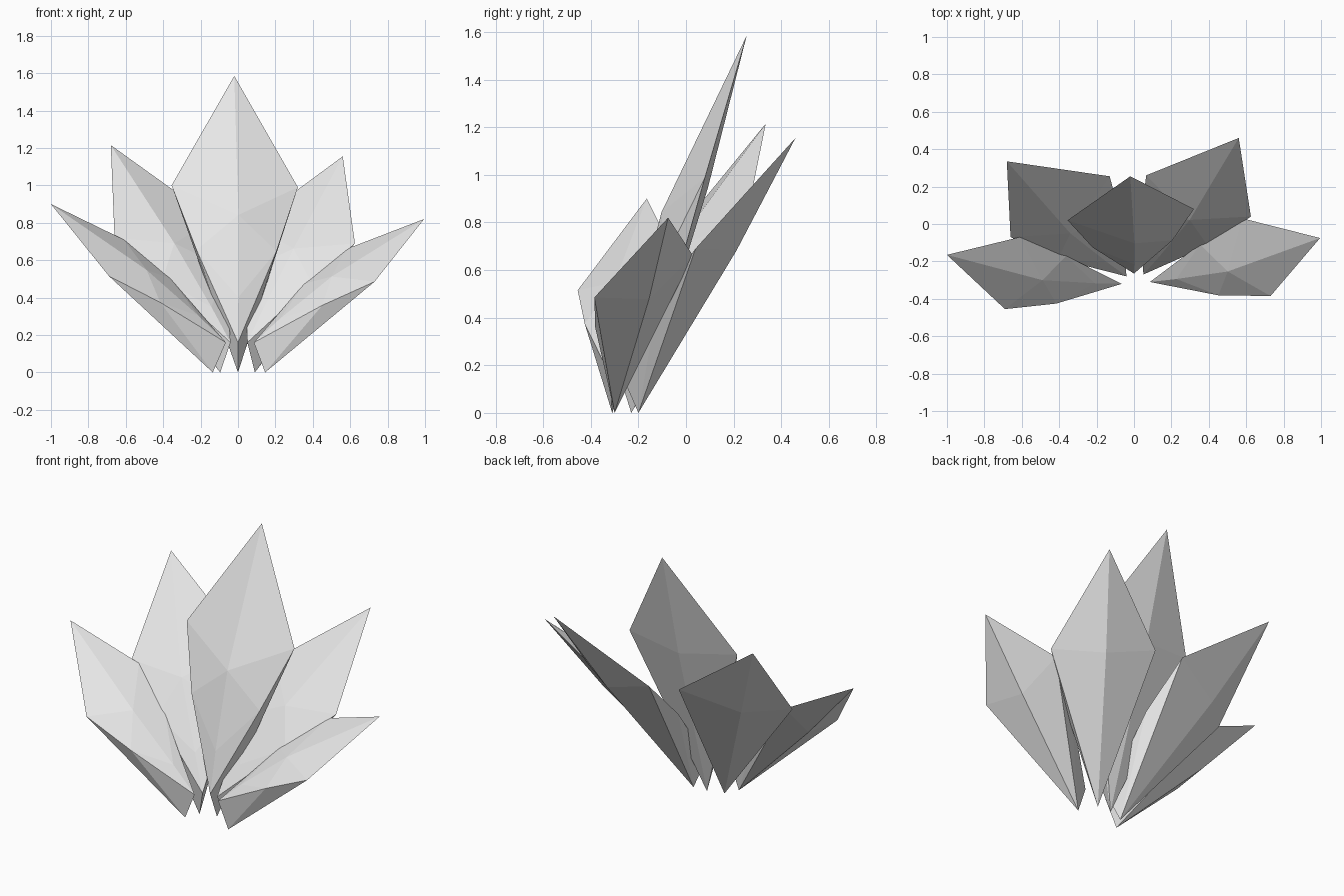
import bpy
import bmesh
from mathutils import Vector

default_cube = bpy.data.objects.get("Cube")
if default_cube:
    bpy.data.objects.remove(default_cube, do_unlink=True)

# Single pale crystal colour
pale = bpy.data.materials.new("pale_grey")
pale.use_nodes = True
pale.diffuse_color = (0.8, 0.8, 0.8, 1)
pale.node_tree.nodes["Principled BSDF"].inputs["Base Color"].default_value = (0.8, 0.8, 0.8, 1)


def faceted_petal(name, foot, heel, tip, left, right):
    """Pointed petal: flat ridged back, bulging faceted front, narrow foot."""
    foot, heel, tip, left, right = map(Vector, (foot, heel, tip, left, right))
    axis = tip - foot
    across = (left - right).normalized()
    front = axis.cross(across).normalized()
    if front.dot(heel - foot) < 0:
        front.negate()

    # Ridge points on the front and the back
    crown = foot + axis * 0.507 + front * 0.14
    keel = heel.lerp(crown, 0.35) + front * 0.008
    spine = foot + axis * 0.6 - front * 0.02

    # Slightly swollen lower edges
    left_edge = heel.lerp(left, 0.58) + front * 0.025 + across * 0.018
    right_edge = heel.lerp(right, 0.58) + front * 0.025 - across * 0.018

    bm = bmesh.new()
    for shoulder, edge in ((left, left_edge), (right, right_edge)):
        facets = (
            (tip, shoulder, crown), (shoulder, edge, crown),
            (crown, edge, keel), (keel, edge, heel),
            (shoulder, foot, edge), (edge, foot, heel),
            (tip, spine, shoulder), (shoulder, spine, foot),
        )
        for facet in facets:
            bm.faces.new([bm.verts.new(point) for point in facet])
    bmesh.ops.remove_doubles(bm, verts=bm.verts, dist=0.0001)
    bmesh.ops.recalc_face_normals(bm, faces=bm.faces)

    mesh = bpy.data.meshes.new(name)
    bm.to_mesh(mesh)
    bm.free()
    mesh.materials.append(pale)
    petal = bpy.data.objects.new(name, mesh)
    bpy.context.collection.objects.link(petal)


# Tall centre petal
faceted_petal("centre_petal", foot=(0, -.2, 0), heel=(0, -.265, .16),
              tip=(-.02, .255, 1.585), left=(.32, .08, .99), right=(-.355, .02, 1))

# Middle pair, leaning back
faceted_petal("left_middle_petal", foot=(.09, -.2, 0), heel=(.05, -.27, .16),
              tip=(.56, .46, 1.155), left=(.625, .04, .69), right=(.065, .26, .79))
faceted_petal("right_middle_petal", foot=(-.095, -.23, 0), heel=(-.04, -.28, .16),
              tip=(-.68, .335, 1.215), left=(-.13, .255, .82), right=(-.66, -.07, .72))

# Low outer pair, spreading sideways
faceted_petal("left_outer_petal", foot=(.145, -.3, 0), heel=(.085, -.31, .16),
              tip=(.995, -.075, .82), left=(.58, .03, .66), right=(.73, -.385, .485))
faceted_petal("right_outer_petal", foot=(-.135, -.31, 0), heel=(-.065, -.32, .16),
              tip=(-1, -.165, .9), left=(-.61, -.07, .71), right=(-.69, -.455, .515))
